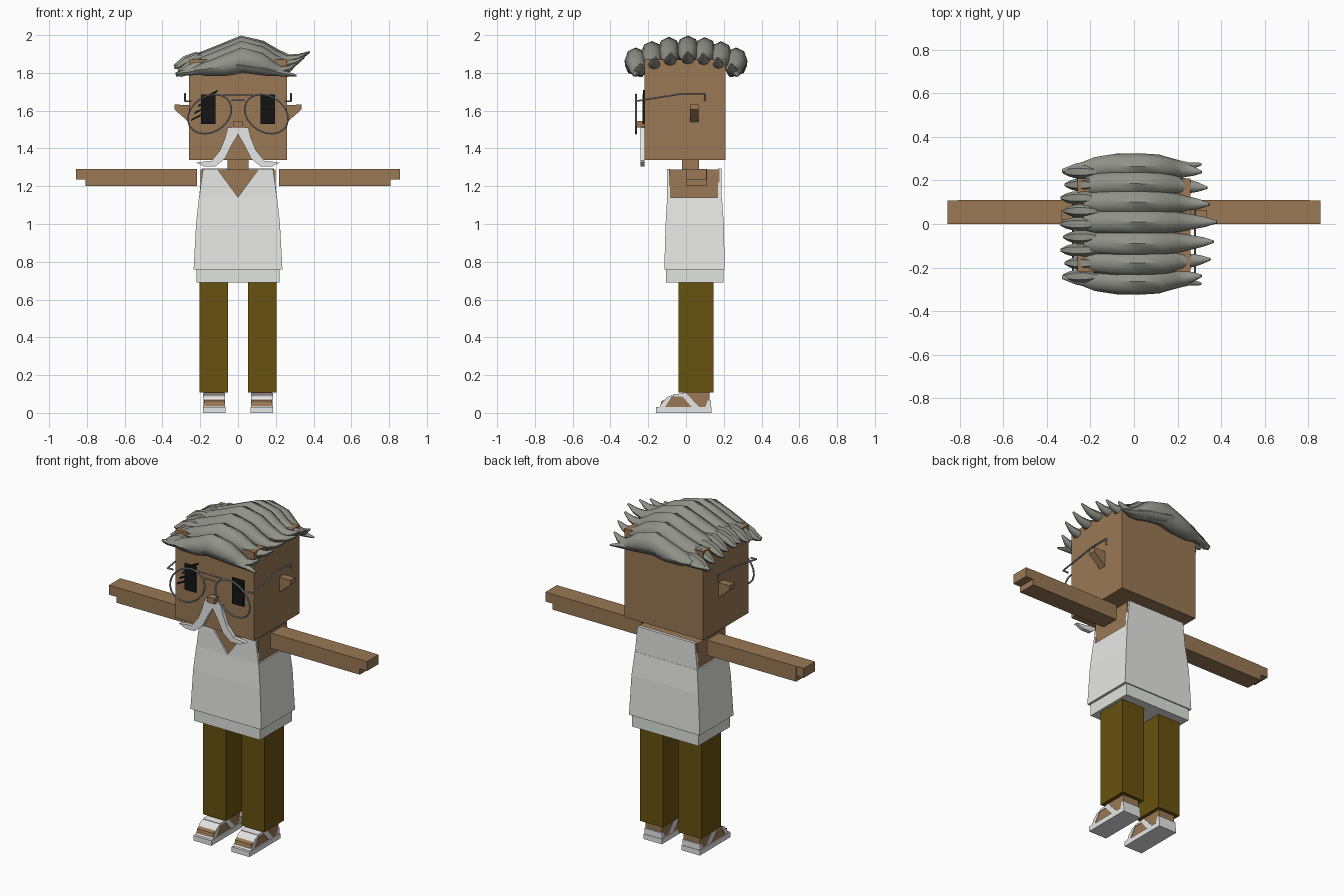
import bpy, bmesh, math
from mathutils import Vector

if "Cube" in bpy.data.objects:
    bpy.data.objects.remove(bpy.data.objects["Cube"])


def material(name, r, g, b):
    m = bpy.data.materials.new(name)
    m.use_nodes = True
    m.diffuse_color = (r, g, b, 1)
    node = next(n for n in m.node_tree.nodes if n.type == 'BSDF_PRINCIPLED')
    node.inputs["Base Color"].default_value = (r, g, b, 1)
    node.inputs["Roughness"].default_value = 0.8
    return m


SKIN = material("tan skin", 0.32, 0.19, 0.09)
HAIR = material("grey hair", 0.28, 0.29, 0.25)
SHIRT = material("white shirt", 0.8, 0.8, 0.78)
HEM = material("off white hem", 0.75, 0.77, 0.73)
WHITE = material("bright white", 0.87, 0.87, 0.87)
TROUSER = material("olive brown cloth", 0.14, 0.085, 0.005)
BLACK = material("black", 0.007, 0.007, 0.007)
METAL = material("grey metal", 0.32, 0.34, 0.37)


def finish(name, bm, mat, smooth=False):
    bmesh.ops.recalc_face_normals(bm, faces=bm.faces)
    me = bpy.data.meshes.new(name)
    bm.to_mesh(me)
    bm.free()
    me.materials.append(mat)
    if smooth:
        for p in me.polygons:
            p.use_smooth = True
        me.set_sharp_from_angle(angle=math.radians(45))
    ob = bpy.data.objects.new(name, me)
    bpy.context.scene.collection.objects.link(ob)
    return ob


def skin_rings(name, mat, rings, closed=False, smooth=False):
    """Bridge equal rings of points into a solid."""
    bm = bmesh.new()
    vs = [[bm.verts.new(p) for p in ring] for ring in rings]
    n = len(vs[0])
    pairs = list(zip(vs, vs[1:])) + ([(vs[-1], vs[0])] if closed else [])
    for a, b in pairs:
        for i in range(n):
            j = (i + 1) % n
            bm.faces.new((a[i], a[j], b[j], b[i]))
    if not closed:
        bm.faces.new(vs[0])
        bm.faces.new(vs[-1])
    return finish(name, bm, mat, smooth)


def rect(x0, x1, y0, y1, z):
    return [(x0, y0, z), (x1, y0, z), (x1, y1, z), (x0, y1, z)]


def box(name, mat, x0, x1, y0, y1, z0, z1):
    return skin_rings(name, mat, [rect(x0, x1, y0, y1, z0), rect(x0, x1, y0, y1, z1)])


def front_plate(name, mat, pts, y0, y1):
    return skin_rings(name, mat, [[(x, y, z) for x, z in pts] for y in (y0, y1)])


def side_plate(name, mat, pts, x0, x1):
    return skin_rings(name, mat, [[(x, y, z) for y, z in pts] for x in (x0, x1)])


def tube(name, mat, path, radii, normal, sides=6, closed=False, smooth=False):
    """Sweep an ellipse along a path; radii are (along normal, across it)."""
    path = [Vector(p) for p in path]
    u, n, rings = Vector(normal), len(path), []
    for i, p in enumerate(path):
        a = path[(i - 1) % n] if closed else path[max(i - 1, 0)]
        b = path[(i + 1) % n] if closed else path[min(i + 1, n - 1)]
        v = (b - a).cross(u).normalized()
        ru, rv = radii[i] if isinstance(radii, list) else (radii, radii)
        rings.append([p + u * ru * math.cos(t) + v * rv * math.sin(t)
                      for t in (math.tau * k / sides for k in range(sides))])
    return skin_rings(name, mat, rings, closed, smooth)


# Head, neck and body
box("head", SKIN, -0.26, 0.26, -0.22, 0.21, 1.34, 1.87)
box("neck", SKIN, -0.055, 0.055, -0.02, 0.07, 1.25, 1.35)
box("torso", SKIN, -0.198, 0.198, -0.09, 0.178, 0.75, 1.288)
box("nose", SKIN, -0.025, 0.025, -0.26, -0.21, 1.512, 1.545)

# Sleeveless shirt: flared body, front straps around a V neck, full back
skin_rings("shirt_body", SHIRT, [
    rect(-0.235, 0.235, -0.115, 0.205, 0.76),
    rect(-0.222, 0.222, -0.108, 0.2, 1.0),
    rect(-0.207, 0.207, -0.1, 0.19, 1.14)])
box("shirt_hem", HEM, -0.22, 0.22, -0.105, 0.198, 0.69, 0.77)
front_plate("shirt_back", SHIRT, [(-0.207, 1.13), (0.207, 1.13), (0.2, 1.2),
                                  (0.19, 1.295), (-0.19, 1.295), (-0.2, 1.2)], 0.17, 0.189)

for s, side in ((1, "left"), (-1, "right")):
    def mx(pts):
        return [(s * p[0], *p[1:]) for p in pts]

    def mbox(name, mat, x0, x1, *rest):
        return box(f"{side}_{name}", mat, s * x0, s * x1, *rest)

    front_plate(side + "_shirt_strap", SHIRT, mx([
        (0, 1.13), (0.207, 1.13), (0.198, 1.2), (0.185, 1.292), (0.11, 1.292), (0, 1.142)]),
        -0.1, -0.085)

    # Arm with a thinner hand end
    mbox("arm", SKIN, 0.217, 0.808, 0, 0.11, 1.2, 1.292)
    mbox("hand", SKIN, 0.8, 0.857, 0, 0.108, 1.235, 1.292)

    # Trouser leg, foot and sandal
    mbox("trouser_leg", TROUSER, 0.052, 0.203, -0.04, 0.145, 0.108, 0.7)
    x0, x1 = s * 0.072, s * 0.18
    side_plate(side + "_foot", SKIN, [(-0.14, 0.02), (-0.13, 0.062), (-0.1, 0.075), (-0.04, 0.1),
                                      (0.0, 0.11), (0.125, 0.11), (0.125, 0.02)], x0, x1)
    mbox("sandal_sole", WHITE, 0.066, 0.186, -0.158, 0.135, 0, 0.03)
    x0, x1 = s * 0.068, s * 0.184
    for i, strap in enumerate((
            [(-0.145, 0.025), (-0.115, 0.025), (-0.07, 0.095), (-0.1, 0.084)],
            [(0.035, 0.025), (0.075, 0.025), (0.0, 0.105), (-0.07, 0.098), (-0.07, 0.088), (-0.02, 0.088)],
            [(0.1, 0.025), (0.132, 0.025), (0.132, 0.065), (0.115, 0.065)])):
        side_plate(f"{side}_sandal_strap_{i}", WHITE, strap, x0, x1)

    # Wedge ear
    skin_rings(side + "_ear", SKIN, [
        mx([(0.25, 0.02, 1.53), (0.25, 0.065, 1.53), (0.25, 0.065, 1.63), (0.25, 0.02, 1.63)]),
        mx([(0.335, 0.02, 1.605), (0.335, 0.065, 1.605), (0.335, 0.065, 1.632), (0.335, 0.02, 1.632)])])

    # Eye and moustache half
    mbox("eye", BLACK, 0.12, 0.196, -0.229, -0.2195, 1.53, 1.685)
    front_plate(side + "_moustache", WHITE, mx([
        (0, 1.515), (0.055, 1.51), (0.067, 1.46), (0.095, 1.39), (0.14, 1.335), (0.222, 1.325),
        (0.18, 1.305), (0.12, 1.305), (0.07, 1.345), (0.032, 1.42), (0, 1.475)]), -0.242, -0.219)

    # Teardrop spectacle rim, hinge and temple
    rim = []
    for k in range(20):
        a = math.tau * k / 20
        rim.append((s * (0.15 + 0.112 * math.cos(a) - 0.028 * math.sin(a)), -0.265,
                    1.582 + 0.104 * math.sin(a)))
    tube(side + "_spectacle_rim", METAL, rim, 0.005, (0, 1, 0), closed=True)
    tube(side + "_hinge", METAL, mx([(0.245, -0.265, 1.65), (0.28, -0.265, 1.65)]), 0.005, (0, 1, 0))
    tube(side + "_temple", METAL, mx([(0.28, -0.268, 1.65), (0.28, -0.02, 1.69),
                                      (0.28, 0.1, 1.69), (0.28, 0.1, 1.652)]), 0.005, (1, 0, 0))

# Spectacle bridges
for name, w, z in (("upper_bridge", 0.125, 1.684), ("lower_bridge", 0.035, 1.655)):
    tube(name, METAL, [(-w, -0.265, z), (w, -0.265, z)], 0.004, (0, 1, 0))

# Slashes across the right eye
for i in range(4):
    x, z = -0.25 + 0.018 * i, 1.545 + 0.037 * i
    front_plate(f"eye_slash_{i}", BLACK, [(x, z), (x + 0.085, z + 0.042), (x + 0.09, z + 0.054),
                                          (x + 0.005, z + 0.012)], -0.2285, -0.2195)

# Swept hair: long locks over the crown (x, z, half width, half thickness)
LOCK = [(-0.23, 1.878, 0.035, 0.02), (-0.18, 1.882, 0.05, 0.035), (-0.08, 1.9, 0.058, 0.055),
        (0.02, 1.93, 0.06, 0.068), (0.12, 1.912, 0.056, 0.06), (0.2, 1.885, 0.046, 0.042),
        (0.27, 1.872, 0.034, 0.026), (0.33, 1.885, 0.022, 0.016), (0.38, 1.912, 0.006, 0.005)]
ROWS = [(-0.265, 0.31), (-0.18, 0.35), (-0.09, 0.365), (0.01, 0.38),
        (0.1, 0.345), (0.185, 0.335), (0.265, 0.31)]
for i, (y, tip) in enumerate(ROWS):
    drop = 0.9 * y * y
    path = [(x if x < 0.1 else 0.1 + (x - 0.1) * (tip - 0.1) / 0.28,
             y * (1 - 0.1 * max(0, abs(x) - 0.1) / 0.28), z - drop) for x, z, w, t in LOCK]
    tube(f"hair_lock_{i}", HAIR, path, [p[2:] for p in LOCK], (0, 1, 0), 8, smooth=True)

# Short curls on the parting side
for i in range(9):
    y = -0.24 + 0.06 * i
    drop = 0.9 * y * y
    out = 0.015 * (i % 2) + 0.2 * y * y
    path = [(-0.16, y, 1.893 - drop), (-0.22, y, 1.885 - drop), (-0.28 + out, y, 1.866 - drop),
            (-0.315 + out, y, 1.845 - drop), (-0.34 + out, y, 1.838 - drop)]
    tube(f"hair_curl_{i}", HAIR, path, [(0.015, 0.012), (0.03, 0.03), (0.03, 0.027),
                                        (0.02, 0.018), (0.006, 0.005)], (0, 1, 0), 6, smooth=True)

# Leaf shaped locks hanging at the front and back
for s, side in ((-1, "front"), (1, "back")):
    path = [(-0.33, s * 0.245, 1.797), (-0.27, s * 0.255, 1.803), (-0.17, s * 0.268, 1.82),
            (0, s * 0.285, 1.84), (0.15, s * 0.275, 1.818), (0.25, s * 0.265, 1.795),
            (0.31, s * 0.275, 1.785)]
    tube(side + "_hair_leaf", HAIR, path, [(0.008, 0.006), (0.022, 0.018), (0.032, 0.026),
         (0.035, 0.032), (0.032, 0.027), (0.018, 0.016), (0.006, 0.005)], (0, 1, 0), 8, smooth=True)
